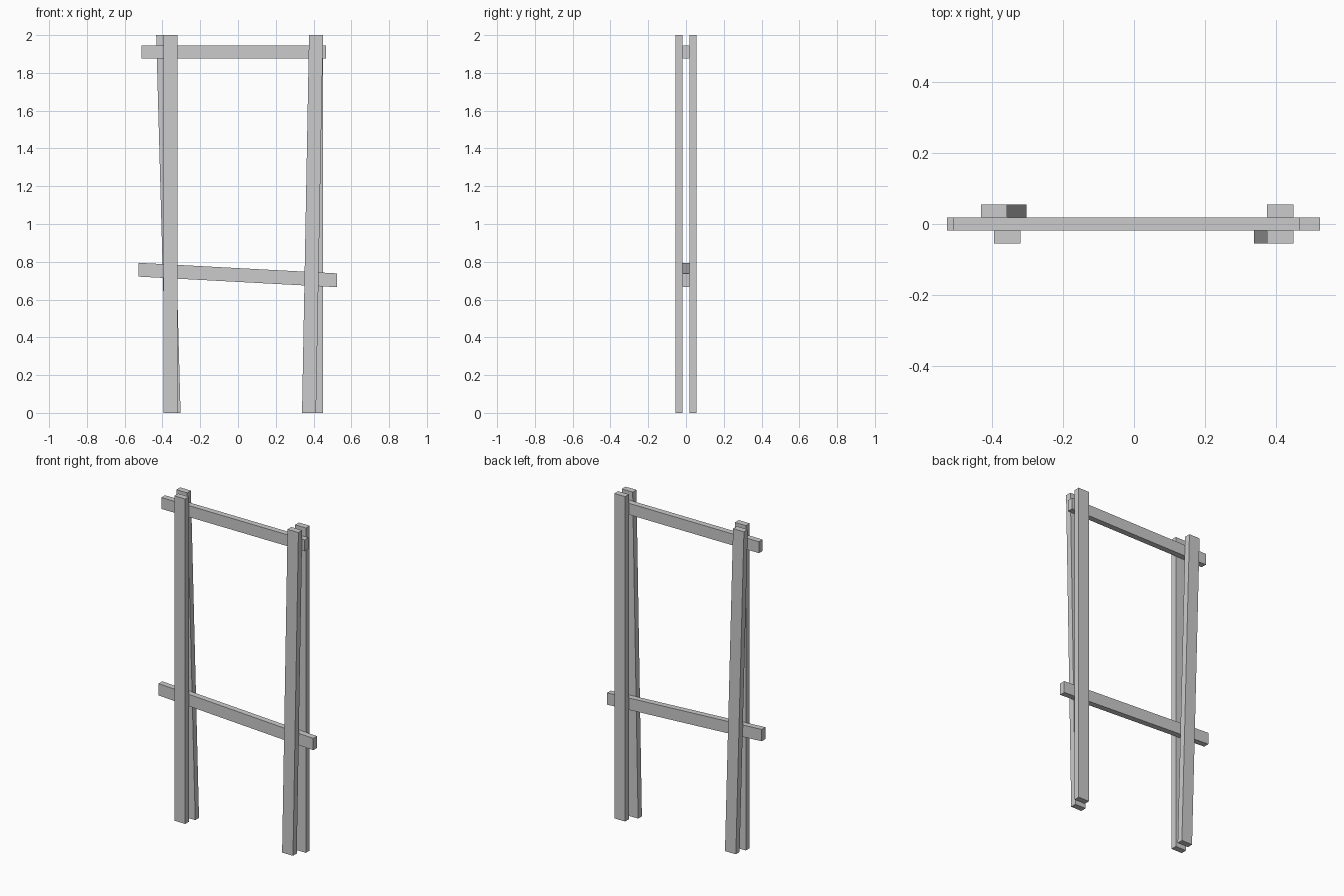
import bpy
import bmesh

cube = bpy.data.objects.get("Cube")
if cube:
    bpy.data.objects.remove(cube, do_unlink=True)

GREY = (0.6, 0.6, 0.6, 1.0)
mat = bpy.data.materials.new("plain grey")
mat.use_nodes = True
mat.diffuse_color = GREY
mat.node_tree.nodes["Principled BSDF"].inputs["Base Color"].default_value = GREY


def board(name, outline, y0, y1):
    """Extrude a four-cornered x-z outline between two depths."""
    bm = bmesh.new()
    face = bm.faces.new([bm.verts.new((x, y0, z)) for x, z in outline])
    ext = bmesh.ops.extrude_face_region(bm, geom=[face])
    moved = [v for v in ext["geom"] if isinstance(v, bmesh.types.BMVert)]
    bmesh.ops.translate(bm, verts=moved, vec=(0, y1 - y0, 0))
    bmesh.ops.recalc_face_normals(bm, faces=bm.faces)
    mesh = bpy.data.meshes.new(name)
    bm.to_mesh(mesh)
    bm.free()
    mesh.materials.append(mat)
    obj = bpy.data.objects.new(name, mesh)
    bpy.context.collection.objects.link(obj)


INNER, OUTER = 0.018, 0.055   # depths of the board layers
HEIGHT, WIDTH = 2.0, 0.074


def post(name, bottom_x, top_x, side):
    """Post with level ends, leaning from bottom_x to top_x (centres)."""
    h = WIDTH / 2
    outline = [(bottom_x - h, 0), (bottom_x + h, 0),
               (top_x + h, HEIGHT), (top_x - h, HEIGHT)]
    board(name, outline, side * INNER, side * OUTER)


def rail(name, x0, z0, x1, z1, thick):
    """Crossbar with plumb ends, between the two layers of posts."""
    h = thick / 2
    outline = [(x0, z0 - h), (x1, z1 - h), (x1, z1 + h), (x0, z0 + h)]
    board(name, outline, -INNER, INNER)


# Paired uprights, one leaning and one plumb on each side
post("front_right_post", -0.358, -0.358, -1)
post("front_left_post", 0.376, 0.413, -1)
post("back_right_post", -0.341, -0.396, 1)
post("back_left_post", 0.413, 0.413, 1)

# Crossbars
rail("top_rail", -0.51, 1.91, 0.467, 1.91, 0.07)
rail("lower_rail", -0.528, 0.758, 0.525, 0.702, 0.073)
